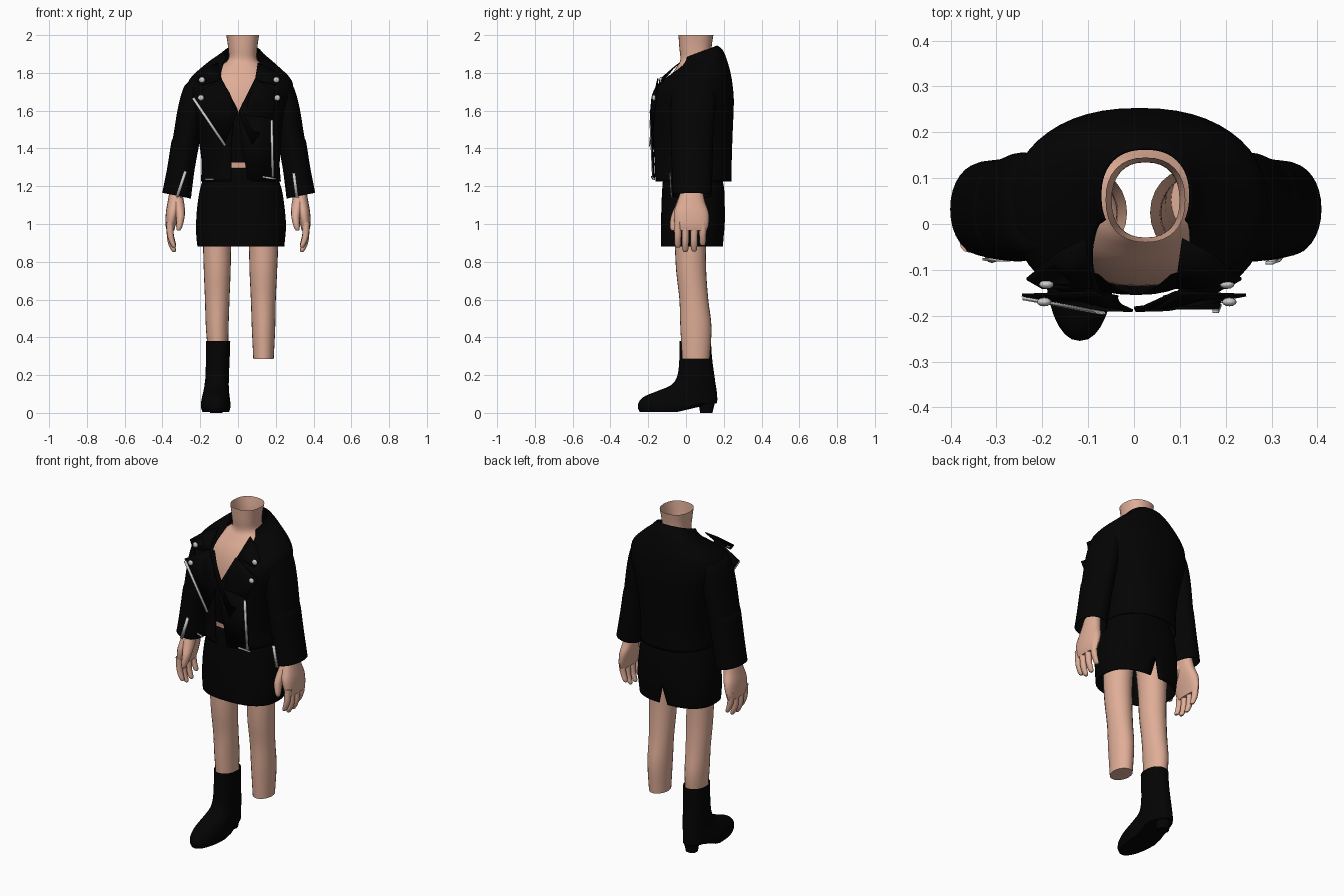
import bpy, bmesh, math
from mathutils import Vector


def material(name, rgb):
    m = bpy.data.materials.new(name)
    m.diffuse_color = (*rgb, 1)
    return m


SKIN = material("skin", (0.74, 0.42, 0.31))
BLACK = material("black_leather", (0.001, 0.001, 0.001))
METAL = material("silver_metal", (0.6, 0.6, 0.6))


def finish(bm, name, mat, angle=40, thick=0.0):
    me = bpy.data.meshes.new(name)
    bm.to_mesh(me)
    bm.free()
    ob = bpy.data.objects.new(name, me)
    bpy.context.collection.objects.link(ob)
    me.materials.append(mat)
    if thick:
        s = ob.modifiers.new("thickness", 'SOLIDIFY')
        s.thickness = thick
        s.offset = -1
    bpy.ops.object.select_all(action='DESELECT')
    ob.select_set(True)
    bpy.context.view_layer.objects.active = ob
    bpy.ops.object.shade_smooth_by_angle(angle=math.radians(angle))
    return ob


def smooth_rings(rings, sub):
    # Catmull-Rom through the ring parameters
    out = []
    for i in range(len(rings) - 1):
        p0, p1 = rings[max(i - 1, 0)], rings[i]
        p2, p3 = rings[i + 1], rings[min(i + 2, len(rings) - 1)]
        for k in range(sub):
            t = k / sub
            out.append([0.5 * (2 * b + (c - a) * t + (2 * a - 5 * b + 4 * c - d) * t * t
                               + (3 * b - a - 3 * c + d) * t ** 3)
                        for a, b, c, d in zip(p0, p1, p2, p3)])
    return out + [list(rings[-1])]


def loft(name, mat, rings, n=32, p=2.3, seam=-90, cap=(False, False), thick=0.0, sub=4, edit=None):
    """Rings, bottom to top: z, centre x, half width, y front, y back, seam gap, x tilt, y tilt."""
    rings = [tuple(r) + (0,) * (8 - len(r)) for r in rings]
    bm = bmesh.new()
    rows = []
    for z, cx, rx, y0, y1, w, tx, ty in smooth_rings(rings, sub):
        a = math.asin(min(max(w, 0) / rx, 0.99) ** (p / 2))
        cy, ry = (y0 + y1) / 2, (y1 - y0) / 2
        row = []
        for i in range(n + 1):
            t = math.radians(seam) + a + (2 * math.pi - 2 * a) * i / n
            c, s = math.cos(t), math.sin(t)
            dx = rx * math.copysign(abs(c) ** (2 / p), c)
            dy = ry * math.copysign(abs(s) ** (2 / p), s)
            row.append(bm.verts.new((cx + dx, cy + dy, z + tx * dx + ty * dy)))
        rows.append(row)
    for a, b in zip(rows, rows[1:]):
        for i in range(n):
            bm.faces.new((a[i], a[i + 1], b[i + 1], b[i]))
    if cap[0]:
        bm.faces.new(rows[0][:n][::-1])
    if cap[1]:
        bm.faces.new(rows[-1][:n])
    bmesh.ops.remove_doubles(bm, verts=bm.verts, dist=1e-4)
    if edit:
        edit(bm)
    return finish(bm, name, mat, thick=thick)


def plate(name, mat, pts, thick=0.006):
    bm = bmesh.new()
    f = bm.faces.new([bm.verts.new(q) for q in pts])
    f.normal_update()
    if f.normal.y > 0:
        f.normal_flip()
    return finish(bm, name, mat, 30, thick)


def zipper(name, a, b, width=0.014):
    a, b = Vector(a), Vector(b)
    side = (b - a).cross(Vector((0, 1, 0))).normalized() * width / 2
    plate(name, METAL, [a + side, b + side, b - side, a - side])


def stud(name, loc):
    # flattened dome
    bm = bmesh.new()
    bmesh.ops.create_uvsphere(bm, u_segments=12, v_segments=8, radius=0.016)
    bmesh.ops.scale(bm, verts=bm.verts, vec=(1, 0.6, 1))
    bmesh.ops.translate(bm, verts=bm.verts, vec=loc)
    finish(bm, name, METAL, 60)


# Body: open neck, shoulders and torso
loft("body", SKIN, [
    (1.15, 0.015, .165, -.08, .17), (1.32, 0.012, .15, -.10, .16), (1.5, 0.01, .18, -.135, .19),
    (1.66, 0.012, .19, -.125, .2), (1.76, 0.015, .18, -.095, .18), (1.83, 0.02, .125, -.05, .15),
    (1.87, 0.025, .078, -.03, .137), (1.93, 0.025, .077, -.035, .135), (2.0, 0.025, .087, -.04, .145)])

# Legs: one bare, ending above the ankle, one in a boot
loft("bare_leg", SKIN, [
    (.285, .135, .054, -.02, .125), (.45, .135, .062, -.03, .135), (.6, .134, .066, -.035, .118),
    (.75, .134, .073, -.052, .107), (.9, .134, .078, -.06, .107), (1.1, .12, .085, -.07, .12)],
    p=2, cap=(True, False), n=24)
loft("booted_leg", SKIN, [
    (.3, -.105, .052, -.02, .12), (.45, -.11, .06, -.03, .135), (.6, -.11, .065, -.035, .118),
    (.75, -.11, .071, -.052, .107), (.9, -.11, .075, -.06, .107), (1.1, -.1, .085, -.07, .12)],
    p=2, cap=(True, False), n=24)


# Ankle boot with arched sole and heel block
def arch(bm):
    for v in bm.verts:
        if v.co.z < .05:
            v.co.z = max(v.co.z, .05 * min(1, max(0, (v.co.y + .04) / .1)))


loft("boot", BLACK, [
    (.004, -.118, .07, -.245, .145), (.03, -.118, .078, -.255, .155), (.06, -.118, .077, -.248, .165),
    (.09, -.117, .072, -.215, .165), (.12, -.115, .067, -.14, .162), (.15, -.113, .064, -.075, .157),
    (.2, -.11, .062, -.045, .15), (.29, -.107, .063, -.035, .138), (.38, -.105, .064, -.035, .132)],
    p=2.2, cap=(True, False), edit=arch)
loft("boot_heel", BLACK, [(0, -.115, .032, .075, .14), (.06, -.115, .04, .065, .155)],
     n=16, cap=(True, True), sub=1)

# Skirt with a slit at the back
loft("skirt", BLACK, [
    (.88, .015, .23, -.132, .195, .028), (.94, .015, .236, -.132, .2, .012), (1.0, .016, .238, -.132, .205, 0),
    (1.1, .015, .23, -.13, .205, 0), (1.2, .015, .212, -.125, .2, 0), (1.297, .012, .175, -.115, .175, 0)],
    seam=90, n=48, p=2.5, thick=.006)

# Inner top with a deep V
loft("inner_top", BLACK, [
    (1.325, .01, .165, -.115, .18, 0), (1.45, .008, .18, -.145, .19, 0), (1.585, .004, .195, -.155, .21, 0),
    (1.68, .002, .205, -.14, .21, .043), (1.75, .002, .2, -.118, .2, .078)], n=40)

# Jacket body and collar, open at the front
loft("jacket", BLACK, [
    (1.225, .015, .212, -.165, .24, .05), (1.33, .014, .207, -.17, .242, .05),
    (1.46, .013, .225, -.178, .246, .045), (1.6, .012, .258, -.188, .252, .035),
    (1.68, .012, .278, -.182, .252, .05), (1.76, .012, .272, -.155, .24, .085, 0, .1),
    (1.83, .014, .195, -.1, .215, .105, 0, .28), (1.875, .02, .13, -.055, .192, .103, 0, .4),
    (1.905, .025, .1, -.045, .165, .09, 0, .38)], n=48, thick=.006)

for s, side in ((-1, "right"), (1, "left")):
    def mir(rings, off=0.0):
        # mirrors centre and x tilt
        return [(r[0], s * r[1] + off) + tuple(r[2:5])
                + ((0, s * r[5], 0) if len(r) > 5 else ()) for r in rings]

    # Sleeve
    loft(side + "_sleeve", BLACK, mir([
        (1.15, .326, .076, -.07, .135, .2), (1.2, .318, .074, -.072, .138, .18), (1.3, .302, .072, -.076, .14, .1),
        (1.43, .28, .074, -.08, .143, .05), (1.46, .274, .07, -.08, .145, .05), (1.6, .25, .072, -.082, .155, 0),
        (1.7, .235, .064, -.075, .155, -.1), (1.76, .218, .056, -.06, .145, -.3), (1.79, .185, .035, -.03, .12, -.4)],
        .006 * (s > 0) + .001), p=2.1, cap=(False, True), thick=.005)
    # Palm, fingers and thumb
    loft(side + "_palm", SKIN, mir([
        (.965, .358, .02, -.045, .11), (1.0, .356, .028, -.06, .12), (1.06, .346, .036, -.064, .12),
        (1.12, .334, .038, -.045, .1), (1.2, .322, .036, -.02, .085)]), n=20, cap=(True, True))
    for k, (y, tip) in enumerate(((-.042, .875), (-.002, .852), (.044, .855), (.09, .885))):
        loft(f"{side}_finger_{k}", SKIN, mir([
            (tip, .338, .007, y - .009, y + .007), (tip + .012, .342, .013, y - .017, y + .014),
            (tip + .06, .357, .017, y - .02, y + .017), (1.01, .361, .019, y - .02, y + .02)]),
            n=12, p=2, cap=(True, True), sub=3)
    loft(side + "_thumb", SKIN, mir([
        (.965, .315, .008, -.078, -.055), (.985, .311, .016, -.085, -.045), (1.04, .305, .023, -.08, -.02),
        (1.09, .312, .03, -.06, .02), (1.14, .32, .03, -.04, .05)]), n=12, p=2, cap=(True, True), sub=3)

    # Collar flap, lapel and studs
    plate(side + "_collar_flap", BLACK, [
        (s * .105, -.035, 1.855), (s * .165, -.065, 1.832), (s * .235, -.122, 1.78),
        (s * .2, -.142, 1.738), (s * .09, -.142, 1.765)])
    plate(side + "_lapel", BLACK, [
        (s * .09, -.152, 1.77), (s * .245, -.158, 1.675), (s * .075, -.19, 1.42), (s * .003, -.192, 1.595)])
    stud(side + "_upper_stud", (s * .197 + .006, -.132, 1.763))
    stud(side + "_lower_stud", (s * .202 + .006, -.17, 1.668))

# Zips on the front, pockets and cuffs
zipper("slanted_zip", (-.238, -.166, 1.667), (-.068, -.197, 1.415))
plate("front_flap", BLACK, [(.0, -.186, 1.58), (.185, -.186, 1.56), (.19, -.17, 1.235), (.05, -.18, 1.235)])
zipper("straight_zip", (.178, -.194, 1.55), (.184, -.18, 1.25))
zipper("right_pocket_zip", (-.175, -.14, 1.237), (-.13, -.158, 1.237), .009)
zipper("left_pocket_zip", (.13, -.186, 1.25), (.2, -.17, 1.238), .009)
zipper("right_cuff_zip", (-.278, -.082, 1.28), (-.322, -.08, 1.145), .017)
zipper("left_cuff_zip", (.295, -.088, 1.27), (.312, -.08, 1.14), .017)
